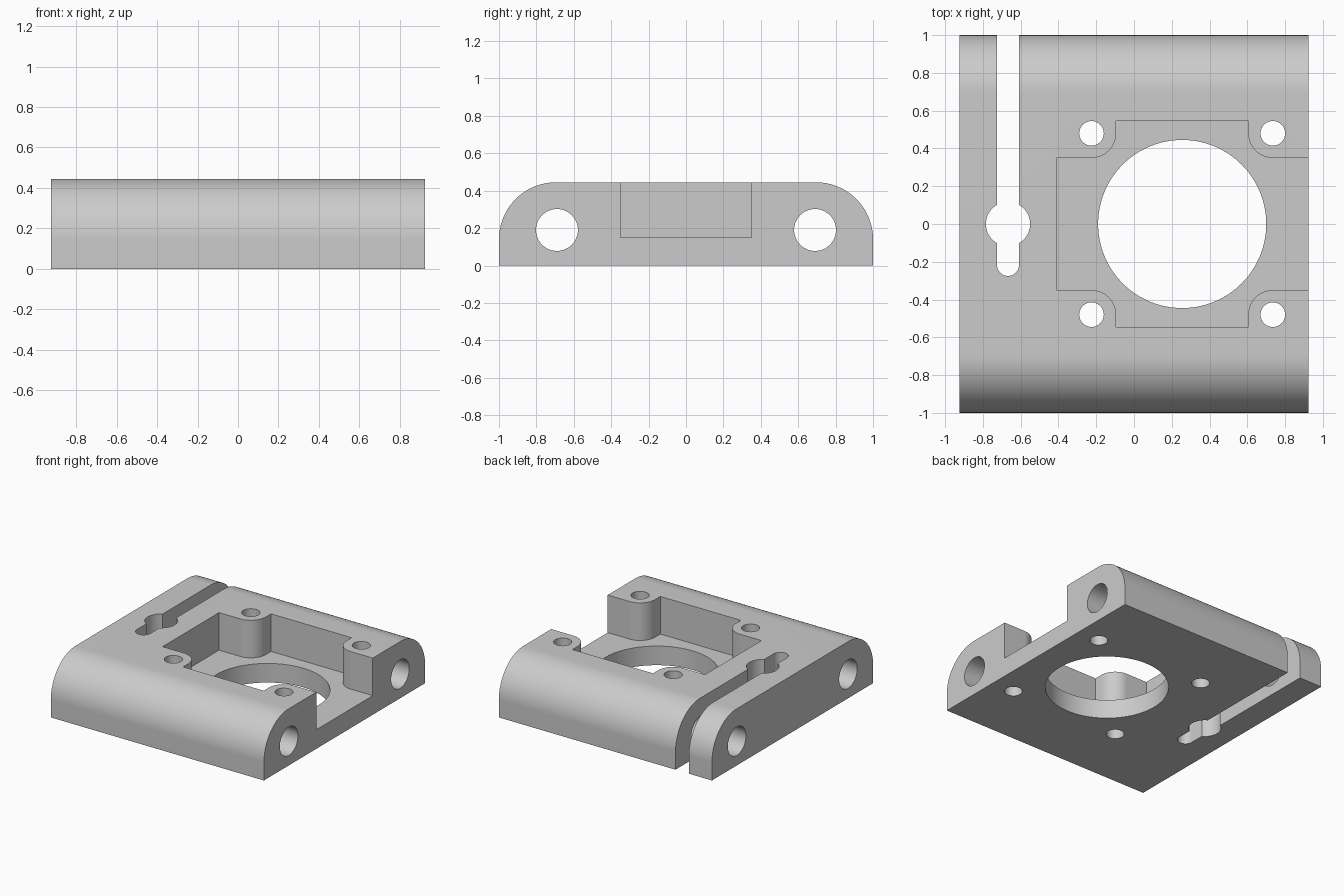
import bpy, bmesh, math
from mathutils import Matrix

if "Cube" in bpy.data.objects:
    bpy.data.objects.remove(bpy.data.objects["Cube"], do_unlink=True)

HALF_X, HALF_Y, HEIGHT = 0.925, 1.0, 0.445
EDGE_R = 0.305               # rounding of the front and back top edges
FLOOR = 0.15                 # pocket floor height
BORE_X = 0.255               # centre of the large opening
BOSS_DX, BOSS_Y, BOSS_R = 0.48, 0.48, 0.13

grey = bpy.data.materials.new("plain grey")
grey.use_nodes = True
colour = (0.6, 0.6, 0.6, 1)
grey.diffuse_color = colour
grey.node_tree.nodes["Principled BSDF"].inputs["Base Color"].default_value = colour


def arc(cx, cy, r, start, end, n=24):
    """Points on an arc, angles in degrees."""
    return [(cx + r * math.cos(math.radians(start + (end - start) * i / n)),
             cy + r * math.sin(math.radians(start + (end - start) * i / n)))
            for i in range(n + 1)]


def prism(name, outline, low, high, along_x=False):
    """Extrude an outline: (x, y) along z, or (y, z) along x."""
    bm = bmesh.new()
    face = bm.faces.new([bm.verts.new((u, v, low)) for u, v in outline])
    top = bmesh.ops.extrude_face_region(bm, geom=[face])["geom"]
    bmesh.ops.translate(bm, vec=(0, 0, high - low),
                        verts=[g for g in top if isinstance(g, bmesh.types.BMVert)])
    if along_x:
        swap = Matrix(((0, 0, 1, 0), (1, 0, 0, 0), (0, 1, 0, 0), (0, 0, 0, 1)))
        bmesh.ops.transform(bm, matrix=swap, verts=bm.verts)
    bmesh.ops.recalc_face_normals(bm, faces=bm.faces)
    mesh = bpy.data.meshes.new(name)
    bm.to_mesh(mesh)
    bm.free()
    obj = bpy.data.objects.new(name, mesh)
    obj.data.materials.append(grey)
    bpy.context.collection.objects.link(obj)
    return obj


def round_hole(name, u, v, r, along_x=False, n=64):
    span = HALF_X + 0.1 if along_x else HEIGHT + 0.1
    return prism(name, arc(u, v, r, 0, 360, n)[:-1], -span, span, along_x)


# Block with rounded front and back top edges
profile = [(-HALF_Y, 0), (HALF_Y, 0)]
profile += arc(HALF_Y - EDGE_R, HEIGHT - EDGE_R, EDGE_R, 0, 90, 32)
profile += arc(-HALF_Y + EDGE_R, HEIGHT - EDGE_R, EDGE_R, 90, 180, 32)
block = prism("mount_block", profile, -HALF_X, HALF_X, along_x=True)

# Pocket open to the left side, curving around four screw bosses
half = [(1.1, 0.35)]
half += arc(BORE_X + BOSS_DX, BOSS_Y, BOSS_R, 270, 180)
half += [(BORE_X + 0.35, 0.545), (BORE_X - 0.35, 0.545)]
half += arc(BORE_X - BOSS_DX, BOSS_Y, BOSS_R, 0, -90)
half += [(-0.41, 0.35)]
pocket = half + [(x, -y) for x, y in reversed(half)]
cutters = [prism("pocket_cutter", pocket, FLOOR, HEIGHT + 0.1)]

# Large opening and four screw holes
cutters.append(round_hole("bore_cutter", BORE_X, 0, 0.445, n=128))
for sx in (-1, 1):
    for sy in (-1, 1):
        cutters.append(round_hole("screw_cutter", BORE_X + sx * BOSS_DX, sy * BOSS_Y, 0.065))

# Rod holes running the full width
for sy in (-1, 1):
    cutters.append(round_hole("rod_cutter", sy * 0.69, 0.19, 0.112, along_x=True))

# Slot from the back edge with a rounded end and a round widening
SLOT_X, SLOT_R = -0.667, 0.058
slot = [(SLOT_X + SLOT_R, 1.1), (SLOT_X - SLOT_R, 1.1)]
slot += arc(SLOT_X, -0.217, SLOT_R, 180, 360)
cutters.append(prism("slot_cutter", slot, -0.1, HEIGHT + 0.1))
cutters.append(round_hole("slot_widening_cutter", SLOT_X, 0, 0.117))

# Cut everything out of the block
bpy.context.view_layer.objects.active = block
for cutter in cutters:
    cutter.hide_render = True
    mod = block.modifiers.new(cutter.name, "BOOLEAN")
    mod.operation, mod.solver, mod.object = "DIFFERENCE", "EXACT", cutter
    bpy.ops.object.modifier_apply(modifier=mod.name)
    bpy.data.objects.remove(cutter, do_unlink=True)

# Smooth the curved walls, keep the edges sharp
bpy.ops.object.select_all(action="DESELECT")
block.select_set(True)
bpy.ops.object.shade_smooth_by_angle(angle=math.radians(30))
